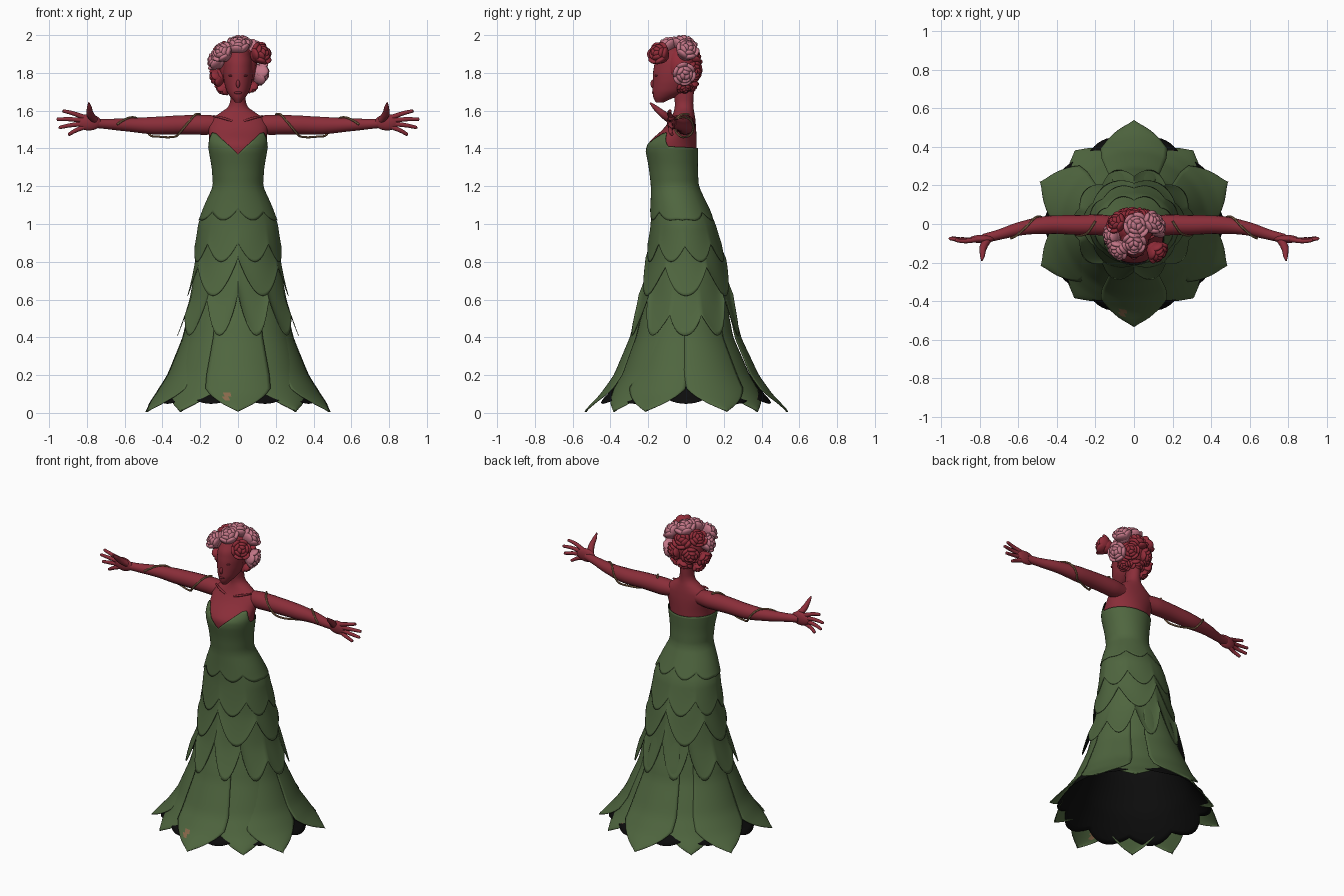
import bpy, bmesh, math, random
from mathutils import Vector, Matrix

random.seed(4)
if "Cube" in bpy.data.objects:
    bpy.data.objects.remove(bpy.data.objects["Cube"])


def material(name, rgb):
    m = bpy.data.materials.new(name)
    m.use_nodes = True
    m.diffuse_color = (*rgb, 1)
    m.node_tree.nodes["Principled BSDF"].inputs["Base Color"].default_value = (*rgb, 1)
    return m


SKIN = material("red skin", (0.255, 0.027, 0.041))
DARK = material("dark red", (0.18, 0.02, 0.032))
LEAF = material("leaf green", (0.079, 0.133, 0.05))
LINING = material("black lining", (0.004, 0.004, 0.004))
PINK = material("pink petals", (0.54, 0.18, 0.24))
ROSE = material("red petals", (0.28, 0.025, 0.04))
VINE = material("brown vine", (0.25, 0.14, 0.07))

# Cross-sections: height, half width, front y, back y
BODY = [(0, .535, -.54, .54), (.1, .44, -.435, .435), (.2, .375, -.36, .36), (.4, .295, -.275, .265),
        (.6, .25, -.225, .225), (.8, .222, -.195, .195), (1, .205, -.18, .15), (1.1, .17, -.178, .105),
        (1.2, .125, -.178, .06), (1.3, .132, -.19, .055), (1.4, .15, -.21, .058), (1.44, .155, -.2, .058),
        (1.48, .158, -.145, .058), (1.53, .165, -.1, .055), (1.575, .13, -.075, .05),
        (1.6, .07, -.065, .045), (1.63, .045, -.06, .04), (1.7, .042, -.07, .045)]
HEAD = [(1.643, .01, -.155, -.13), (1.66, .032, -.172, -.08), (1.7, .06, -.178, 0), (1.75, .074, -.176, .03),
        (1.8, .08, -.175, .05), (1.86, .078, -.165, .055), (1.92, .06, -.13, .04), (1.95, .01, -.06, -.02)]


def lerp_table(table, t):
    if t <= table[0][0]:
        return table[0][1:]
    for a, b in zip(table, table[1:]):
        if t <= b[0]:
            f = (t - a[0]) / (b[0] - a[0])
            return [p + (q - p) * f for p, q in zip(a[1:], b[1:])]
    return table[-1][1:]


def surface(table, d, z, off=0, soft=.015):
    """Point on a lofted body; d is the angle from the front, in degrees."""
    lo, hi = lerp_table(table, z - soft), lerp_table(table, z + soft)
    rx, yf, yb = [(p + q) / 2 for p, q in zip(lo, hi)]
    d = math.radians(d)
    return ((rx + off) * math.sin(d), (yf + yb) / 2 - ((yb - yf) / 2 + off) * math.cos(d), z)


def finish(ob, angle=50):
    bpy.ops.object.select_all(action='DESELECT')
    ob.select_set(True)
    bpy.context.view_layer.objects.active = ob
    if ob.type == 'CURVE':
        bpy.ops.object.convert(target='MESH')
    bpy.ops.object.shade_smooth_by_angle(angle=math.radians(angle))


def from_bmesh(name, bm, mats):
    me = bpy.data.meshes.new(name)
    bm.to_mesh(me)
    bm.free()
    ob = bpy.data.objects.new(name, me)
    bpy.context.collection.objects.link(ob)
    for m in mats:
        me.materials.append(m)
    finish(ob)
    return ob


def sheet(name, pos, nu, nv, mats, thickness=0, inner=0):
    """Grid surface pos(u, v); thickness adds an inside using material slot + inner."""
    bm = bmesh.new()
    rows = [[bm.verts.new(pos(i / nu, j / nv)) for j in range(nv + 1)] for i in range(nu + 1)]
    for a, b in zip(rows, rows[1:]):
        for j in range(nv):
            bm.faces.new((a[j], a[j + 1], b[j + 1], b[j]))
    bmesh.ops.remove_doubles(bm, verts=bm.verts, dist=1e-5)
    ob = from_bmesh(name, bm, mats)
    if thickness:
        s = ob.modifiers.new("thickness", 'SOLIDIFY')
        s.thickness, s.offset, s.material_offset = thickness, -1, inner
    return ob


def tube(name, pts, mat, res=5):
    """Round tube through points (x, y, z, radius)."""
    cu = bpy.data.curves.new(name, 'CURVE')
    cu.dimensions = '3D'
    cu.bevel_depth, cu.bevel_resolution, cu.use_fill_caps, cu.resolution_u = 1, res, True, 6
    sp = cu.splines.new('BEZIER')
    sp.bezier_points.add(len(pts) - 1)
    for bp, p in zip(sp.bezier_points, pts):
        bp.co, bp.radius = p[:3], p[3]
        bp.handle_left_type = bp.handle_right_type = 'AUTO'
    cu.materials.append(mat)
    ob = bpy.data.objects.new(name, cu)
    bpy.context.collection.objects.link(ob)
    finish(ob)


def blob(bm, loc, scale, rot=Matrix(), u=12, v=8):
    m = Matrix.Translation(loc) @ rot @ Matrix.Diagonal((*scale, 1))
    bmesh.ops.create_uvsphere(bm, u_segments=u, v_segments=v, radius=1, matrix=m)


def ellipsoid(name, loc, scale, mat):
    bm = bmesh.new()
    blob(bm, loc, scale, u=20, v=12)
    from_bmesh(name, bm, [mat])


# Torso, neck and head
sheet("torso", lambda u, v: surface(BODY, 360 * u, 1.78 - .5 * v, -.003), 48, 36, [SKIN, LINING], .002, 1)
sheet("head", lambda u, v: surface(HEAD, 360 * u, 1.95 - .307 * v, 0, .008), 32, 30, [SKIN])
ellipsoid("hair_base", (0, -.03, 1.83), (.1, .085, .12), ROSE)
ellipsoid("nose", (0, -.176, 1.742), (.01, .012, .022), SKIN)
ellipsoid("lips", (0, -.172, 1.695), (.02, .009, .008), DARK)
ellipsoid("dress_inner_cap", (0, -.06, 1.22), (.11, .1, .004), LINING)

# Dress: bodice with a sweetheart neckline, then overlapping leaf tiers
NECKLINE = [(0, 1.37), (25, 1.435), (45, 1.48), (56, 1.485), (66, 1.46), (82, 1.41), (180, 1.4)]


def neckline(d):
    return lerp_table(NECKLINE, min(d, 360 - d))[0]


def hem(tip, depth, n, front=1):
    def f(d):
        r = math.radians(d)
        return tip + depth * (1 - abs(math.sin(n * r / 2))) * (1 - front + front * abs(math.cos(r)))
    return f


def tier(name, top, bottom, base, flare, mats=(LEAF, LINING)):
    def pos(u, v):
        d = 360 * u
        z = top(d) + (bottom(d) - top(d)) * v
        return surface(BODY, d, z, base + flare * v ** 4)
    sheet(name, pos, 120, 28, mats, .003, 1)


tier("bodice", neckline, hem(1.02, .06, 8), .007, .004)
tier("upper_leaf_tier", lambda d: 1.2, hem(.8, .1, 8, .2), .005, .01)
tier("middle_leaf_tier", lambda d: 1.1, hem(.62, .2, 6, .5), .003, .018)
tier("lower_leaf_tier", lambda d: 1.0, hem(.41, .22, 10, .75), .001, .028)
tier("skirt_lining", lambda d: .7, hem(.05, .04, 10, 0), -.022, 0, (LINING, LINING))

# Long leaves of the hem: front, back and four on each side, with a few dry spots
LEAF_WIDTH = [(0, 0), (.04, 9), (.08, 17), (.12, 23.5), (.2, 25.5), (.35, 25), (.75, 24)]
DRY_SPOTS = [Vector((-.06, -.45, .075)), Vector((.2, .4, .08))]
for k, centre in enumerate((0, 39, 66, 114, 141, 180, 219, 246, 294, 321)):
    middle, diagonal = centre % 180 == 0, abs(centre % 180 - 90) == 51

    def leaf(u, v):
        z = .75 * (1 - v) ** 1.3
        s = 2 * u - 1
        lift = (.024 * middle + .004 * (k % 2) + .012 * (1 - s * s) * v) * min(1, 3 * v) - .006
        # The outer leaves fade back to the shared rim, the diagonal ones hang steeper
        lift -= (.024 * middle + .045 * diagonal) * v ** 4
        return surface(BODY, centre + s * lerp_table(LEAF_WIDTH, z)[0], z + .006, lift, .012)
    ob = sheet("hem_leaf", leaf, 16, 28, [LEAF, VINE], .003)
    for p in ob.data.polygons:
        p.material_index = int(any((p.center - spot).length < .028 for spot in DRY_SPOTS))

# Arms, hands, vines and face details, on both sides
ARM = [(.07, -.01, 1.525, .045), (.17, -.005, 1.525, .054), (.3, -.005, 1.525, .051), (.45, -.005, 1.521, .047),
       (.58, -.022, 1.525, .036), (.71, -.058, 1.53, .026), (.78, -.075, 1.535, .024)]
TIPS = [(.93, -.085, 1.6), (.962, -.075, 1.555), (.95, -.072, 1.51), (.9, -.075, 1.472)]
VINE_TURN = [(.2, -20), (.25, 60), (.33, 160), (.46, 200), (.54, 330), (.64, 450)]
for s, side in ((1, "left"), (-1, "right")):
    def flip(pts):
        return [(s * p[0], *p[1:]) for p in pts]
    tube(side + "_arm", flip(ARM), SKIN, 7)
    ellipsoid(side + "_palm", (s * .79, -.078, 1.538), (.066, .022, .043), SKIN)
    for i, (x, y, z) in enumerate(TIPS):
        root = Vector((.815, -.08, 1.565 - .017 * i))
        mid = root.lerp(Vector((x, y, z)), .55) + Vector((0, -.006, .003))
        near = root.lerp(Vector((x, y, z)), .96)
        tube(side + "_finger", flip([(*root, .014), (*mid, .0115), (*near, .009), (x, y, z, .003)]), SKIN, 3)
    tube(side + "_thumb", flip([(.755, -.075, 1.545, .02), (.782, -.12, 1.58, .02),
                                (.787, -.165, 1.618, .013), (.79, -.19, 1.642, .004)]), SKIN, 3)
    tube(side + "_collarbone", flip([(.02, -.084, 1.54, .005), (.07, -.079, 1.558, .007),
                                     (.13, -.046, 1.572, .005)]), SKIN, 3)
    # Vine winding round the arm, hanging loose below the elbow
    path = []
    for i in range(25):
        x = .2 + .44 * i / 24
        a = math.radians(lerp_table(VINE_TURN, x)[0])
        y, z, r = lerp_table(ARM, x)
        r += .004 + .01 * max(0, -math.cos(a)) + .002 * math.sin(40 * x)
        path.append((x, y - r * math.sin(a), z + r * math.cos(a), .006))
    tube(side + "_vine", flip(path), VINE, 1)
    ellipsoid(side + "_eye", (s * .034, -.156, 1.785), (.017, .01, .006), DARK)


# Roses worn as hair: a bud with rings of cupped petals facing outwards
def rose(centre, radius, mat):
    c = Vector(centre)
    axis = (c - Vector((0, -.04, 1.83))).normalized()
    face = axis.to_track_quat('Z', 'Y').to_matrix().to_4x4()
    bm = bmesh.new()
    blob(bm, c, (radius * .7,) * 3)
    for count, spread, tilt, size in ((6, .6, 35, .55), (5, .42, 15, .48), (3, .2, 5, .36)):
        phase = random.random() * 6
        for i in range(count):
            turn = face @ Matrix.Rotation(phase + math.tau * i / count, 4, 'Z')
            place = c + turn @ Vector((radius * spread, 0, radius * (.75 - spread)))
            tip = turn @ Matrix.Rotation(math.radians(tilt + random.uniform(-8, 8)), 4, 'Y')
            blob(bm, place, (radius * .25, radius * size, radius * size), tip, 12, 8)
    from_bmesh("rose", bm, [mat])


for x, y, z, r, mat in [
        (0, -.09, 1.93, .066, PINK), (.01, -.015, 1.935, .072, PINK), (-.075, -.125, 1.9, .06, PINK),
        (.11, -.135, 1.895, .066, ROSE), (-.105, -.06, 1.865, .062, PINK), (-.08, 0, 1.905, .06, ROSE),
        (.085, 0, 1.91, .066, PINK), (.105, -.015, 1.8, .066, PINK), (-.1, -.03, 1.78, .055, ROSE),
        (0, .015, 1.88, .07, ROSE), (-.05, .025, 1.81, .06, ROSE), (.05, .025, 1.81, .06, ROSE),
        (0, .01, 1.74, .055, ROSE), (.065, -.01, 1.735, .045, ROSE), (-.075, -.02, 1.725, .045, ROSE)]:
    rose((x, y, z), r, mat)
